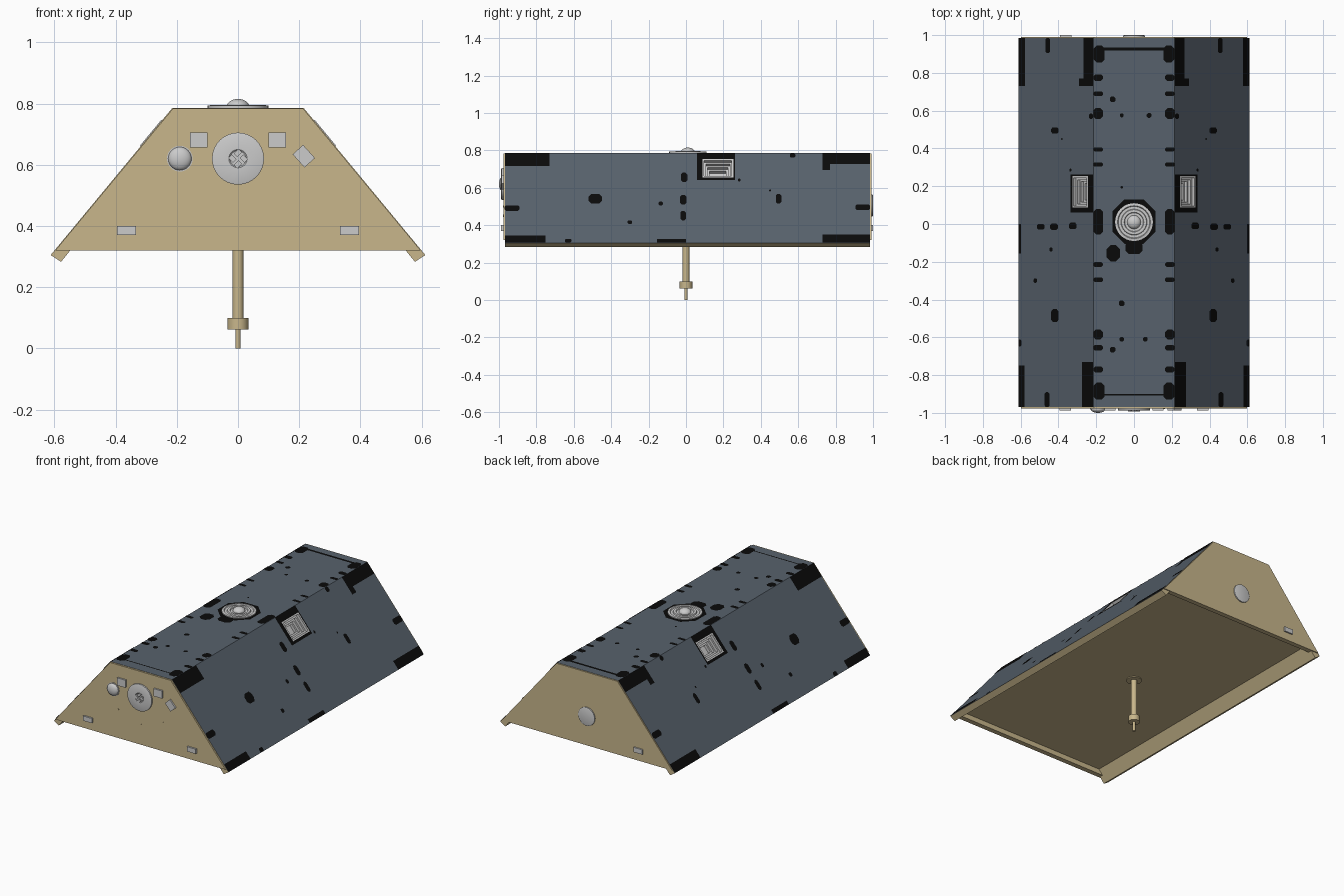
import bpy, bmesh, math
from mathutils import Matrix, Vector

if "Cube" in bpy.data.objects:
    bpy.data.objects.remove(bpy.data.objects["Cube"])

def material(name, rgb):
    m = bpy.data.materials.new(name)
    m.diffuse_color = (*rgb, 1)
    m.use_nodes = True
    m.node_tree.nodes["Principled BSDF"].inputs["Base Color"].default_value = m.diffuse_color
    return m

TAN = material("tan", (0.58, 0.47, 0.26))
SLATE = material("slate_blue", (0.095, 0.12, 0.15))
BLACK = material("black", (0.003, 0.003, 0.003))
GREY = material("light_grey", (0.6, 0.6, 0.6))

def finish(bm, name, *mats):
    me = bpy.data.meshes.new(name)
    bm.to_mesh(me)
    bm.free()
    ob = bpy.data.objects.new(name, me)
    bpy.context.collection.objects.link(ob)
    for m in mats:
        me.materials.append(m)
    return ob

def prism(name, pts, y0, y1, *mats):
    """Extrude an xz outline along y."""
    bm = bmesh.new()
    f = bm.faces.new([bm.verts.new((x, y0, z)) for x, z in pts])
    r = bmesh.ops.extrude_face_region(bm, geom=[f])
    for v in r["geom"]:
        if isinstance(v, bmesh.types.BMVert):
            v.co.y = y1
    bmesh.ops.recalc_face_normals(bm, faces=bm.faces)
    return finish(bm, name, *mats)

def box(name, loc, size, mat, matrix=Matrix()):
    bm = bmesh.new()
    bmesh.ops.create_cube(bm, size=1, matrix=Matrix.Translation(loc) @ matrix @ Matrix.Diagonal((*size, 1)))
    return finish(bm, name, mat)

def lathe(name, profile, mat, matrix=Matrix(), n=32):
    """Spin an (r, z) profile about local z."""
    bm = bmesh.new()
    rings = [[bm.verts.new((r * math.cos(2 * math.pi * i / n), r * math.sin(2 * math.pi * i / n), z))
              for i in range(n)] for r, z in profile]
    for a, b in zip(rings, rings[1:]):
        for i in range(n):
            bm.faces.new((a[i], a[(i + 1) % n], b[(i + 1) % n], b[i]))
    bmesh.ops.remove_doubles(bm, verts=bm.verts, dist=1e-5)
    bmesh.ops.recalc_face_normals(bm, faces=bm.faces)
    bm.transform(matrix)
    ob = finish(bm, name, mat)
    bpy.ops.object.select_all(action='DESELECT')
    ob.select_set(True)
    bpy.context.view_layer.objects.active = ob
    bpy.ops.object.shade_smooth_by_angle(angle=math.radians(35))
    return ob

def dome(r, h, z):
    return [(r * math.cos(a * math.pi / 16), z + h * math.sin(a * math.pi / 16)) for a in range(9)]

def roof_x(z):
    return 0.215 + (0.785 - z) / 0.48 * 0.397

# Roof body: slate outside, tan rim boards and floor
half = [(0.215, 0.785), (0.612, 0.305), (0.578, 0.283), (0.522, 0.352)]
body = prism("roof_body", half + [(-x, z) for x, z in reversed(half)], -0.968, 0.985, TAN, SLATE)
for p in body.data.polygons:
    p.material_index = int(p.normal.z > 0.3)

# End plates
gable = [(0.213, 0.783), (0.597, 0.32), (-0.597, 0.32), (-0.213, 0.783)]
prism("front_plate", gable, -0.977, -0.945, TAN)
prism("back_plate", gable, 0.96, 0.991, TAN)

# Recessed stepped windows in both slopes
down = Vector((0.637, 0, -0.770))
normal = Vector((0.770, 0, 0.637))
HY, HV, WZ, WY = 0.08, 0.061, 0.7025, 0.17
for s, side in ((1, "right"), (-1, "left")):
    c = Vector((s * roof_x(WZ), WY, WZ))
    u = Vector((s * down.x, 0, down.z))
    n = Vector((s * normal.x, 0, normal.z))
    frame = Matrix((u, n.cross(u), n)).transposed().to_4x4()
    cutter = box(side + "_window_cutter", c, (2 * HV, 2 * HY, 0.2), GREY, frame)
    cutter.hide_render = True
    mod = body.modifiers.new("window", 'BOOLEAN')
    mod.operation, mod.solver, mod.object = 'DIFFERENCE', 'EXACT', cutter
    bpy.context.view_layer.objects.active = body
    bpy.ops.object.modifier_apply(modifier=mod.name)
    bpy.data.objects.remove(cutter)
    bm = bmesh.new()
    steps = [(0.003, 0.003)]
    for i in range(4):
        inset = -0.006 - 0.010 * i
        steps += [(inset, 0.003 - 0.018 * i), (inset, -0.015 - 0.018 * i)]
    rings = []
    for grow, h in steps:
        a, b = HV + grow, HY + grow
        rings.append([bm.verts.new((x, y, h)) for x, y in ((-a, -b), (a, -b), (a, b), (-a, b))])
    for r0, r1 in zip(rings, rings[1:]):
        for i in range(4):
            bm.faces.new((r0[i], r0[(i + 1) % 4], r1[(i + 1) % 4], r1[i]))
    bm.faces.new(rings[-1])
    bm.transform(Matrix.Translation(c) @ frame)
    finish(bm, side + "_window_steps", GREY)

# Black paint patches, laid as flat faces just above the roof
paint = bmesh.new()
def patch(side, y0, y1, b0, b1, cut=0.0):
    """side 0 = top (b is x), side +1/-1 = slopes (b is z)."""
    w, h = y1 - y0, b1 - b0
    c = cut * min(w, h)
    pts = [(y0 + c, b0), (y1 - c, b0), (y1, b0 + c), (y1, b1 - c),
           (y1 - c, b1), (y0 + c, b1), (y0, b1 - c), (y0, b0 + c)]
    if not c:
        pts = [pts[0], pts[2], pts[4], pts[6]]
    if side:
        co = [(side * (roof_x(b) + 0.0015), a, b + 0.0012) for a, b in pts]
    else:
        co = [(b, a, 0.787) for a, b in pts]
    f = paint.faces.new([paint.verts.new(p) for p in co])
    f.normal_update()
    if f.normal.z < 0:
        f.normal_flip()

def spot(side, y, b, w, h):
    patch(side, y - w / 2, y + w / 2, b - h / 2, b + h / 2, 0.28)

slope_rects = [(-.968, -.73, .715, .785), (-.968, -.75, .306, .345), (.73, .985, .725, .785),
               (.73, .77, .695, .725), (.73, .985, .306, .35), (-.155, 0, .306, .325),
               (.06, .09, .64, .785), (.25, .262, .64, .785), (.09, .25, .75, .785), (.09, .25, .64, .655)]
slope_spots = [(-.93, .49, .08, .03), (.945, .495, .08, .03), (-.485, .54, .07, .05), (.495, .54, .03, .05),
               (-.01, .655, .035, .05), (-.015, .535, .035, .05), (-.015, .45, .03, .05),
               (-.3, .415, .025, .02), (-.135, .515, .022, .02), (-.63, .316, .035, .02),
               (.57, .772, .03, .024), (.285, .64, .015, .015), (.45, .585, .01, .01)]
for s in (1, -1):
    for r in slope_rects:
        patch(s, *r)
    for r in slope_spots:
        spot(s, *r)
    # spots along the top ridges
    for y, w in ((.775, .035), (.69, .025), (.585, .06), (.395, .022), (.315, .022), (.012, .135),
                 (-.215, .025), (-.295, .025), (-.585, .055), (-.655, .03), (-.77, .03)):
        spot(0, y, s * 0.19, w, 0.05)
    spot(0, .9, s * 0.185, .09, .06)
    spot(0, -.885, s * 0.185, .09, .06)
patch(0, .918, .935, -.165, .165)
patch(0, -.908, -.9, -.165, .165)
for y, x, w, h in ((.66, -.113, .03, .03), (.575, -.065, .02, .02), (.575, .08, .025, .025),
                   (-.155, -.11, .085, .07), (-.125, 0, .07, .09), (-.42, -.065, .03, .03),
                   (-.61, -.065, .025, .025), (-.61, .06, .025, .025), (-.665, -.113, .03, .03),
                   (.195, -.065, .012, .012), (.012, 0, .235, .23)):
    spot(0, y, x, w, h)
finish(paint, "black_paint_patches", BLACK)

# Ringed disc with dome on the top
lathe("top_disc", [(.1, .785), (.1, .793), (.087, .795), (.083, .79), (.069, .79), (.066, .796),
                   (.052, .796), (.049, .791)] + dome(.036, .024, .791), GREY, Matrix.Translation((0, .01, 0)))

# Centre pole below the floor
lathe("pole", [(0, 0), (.008, 0), (.008, .062), (.034, .062), (.034, .1), (.018, .1), (.018, .346),
               (.045, .346), (.045, .356)], TAN)

# Front fittings
def on_front(x, z):
    return Matrix.Translation((x, -0.977, z)) @ Matrix.Rotation(math.pi / 2, 4, 'X')

lathe("front_disc", [(.085, 0), (.085, .009), (.08, .011), (.03, .011), (.026, .008), (0, .008)], GREY, on_front(0, .62))
for i in range(4):
    a = math.pi / 2 * i
    box("front_disc_fin", (.019 * math.cos(a), -.988, .62 + .019 * math.sin(a)), (.022, .01, .016), GREY,
        Matrix.Rotation(-a, 4, 'Y') @ Matrix.Rotation(math.pi / 4, 4, 'Y'))
lathe("front_dome", [(.042, 0), (.042, .004)] + dome(.038, .019, .004), GREY, on_front(-.19, .62))
for x in (-.128, .128):
    box("front_square", (x, -.981, .681), (.058, .012, .048), GREY)
box("front_tilted_square", (.215, -.981, .628), (.046, .012, .058), GREY, Matrix.Rotation(math.radians(-42), 4, 'Y'))
for x in (-.364, .364):
    box("front_lamp", (x, -.981, .385), (.062, .014, .03), GREY)
for x, z in ((-.157, .5), (.157, .5), (0, .45)):
    lathe("front_bolt", [(.006, 0), (.006, .002), (0, .002)], TAN, on_front(x, z), 12)

# Back fittings
lathe("back_disc", [(.058, 0), (.058, .007), (.052, .009), (0, .009)], GREY,
      Matrix.Translation((0, .991, .505)) @ Matrix.Rotation(-math.pi / 2, 4, 'X'))
box("back_lamp", (-.362, .994, .385), (.062, .012, .03), GREY)
